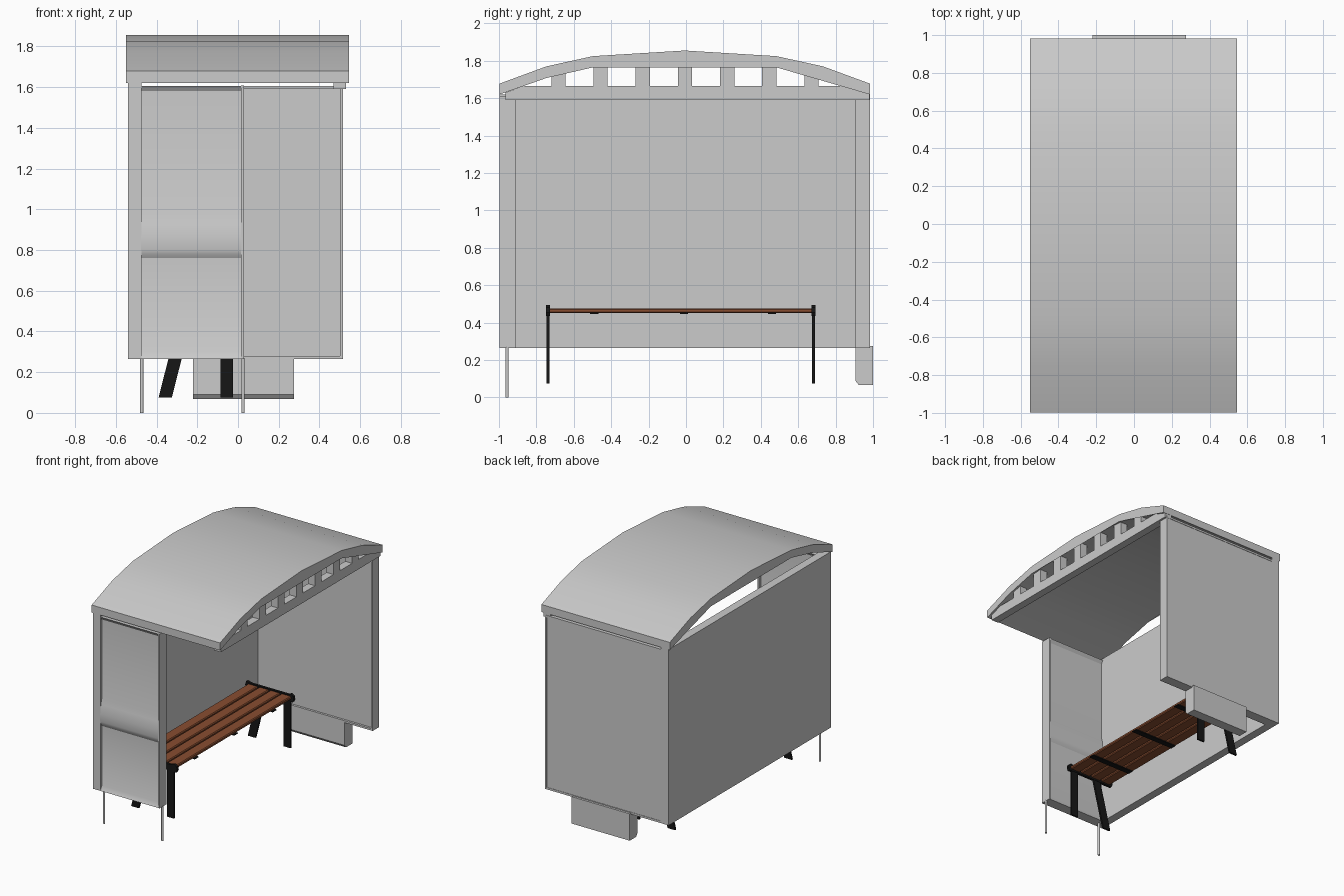
import bpy, bmesh
from mathutils import Vector

if "Cube" in bpy.data.objects:
    bpy.data.objects.remove(bpy.data.objects["Cube"])


def material(name, rgb):
    m = bpy.data.materials.new(name)
    m.diffuse_color = (*rgb, 1)
    m.use_nodes = True
    m.node_tree.nodes["Principled BSDF"].inputs["Base Color"].default_value = m.diffuse_color
    return m


WOOD = material("brown_wood", (0.25, 0.075, 0.03))
BLACK = material("black_metal", (0.008, 0.008, 0.008))


def prism(name, pts, a, b, axis="x", mat=None, smooth=False, bevel=0):
    """Extrude a 2D outline from a to b along x (outline y,z) or y (outline x,z)."""
    bm = bmesh.new()
    place = (lambda p, t: (t, p[0], p[1])) if axis == "x" else (lambda p, t: (p[0], t, p[1]))
    lo, hi = ([bm.verts.new(place(p, t)) for p in pts] for t in (a, b))
    n = len(pts)
    caps = [bm.faces.new(lo), bm.faces.new(hi)]
    for i in range(n):
        j = (i + 1) % n
        bm.faces.new((lo[i], lo[j], hi[j], hi[i]))
    if n > 4:
        bmesh.ops.triangulate(bm, faces=caps)
    bmesh.ops.recalc_face_normals(bm, faces=bm.faces)
    me = bpy.data.meshes.new(name)
    bm.to_mesh(me)
    bm.free()
    ob = bpy.data.objects.new(name, me)
    bpy.context.collection.objects.link(ob)
    if mat:
        me.materials.append(mat)
    if bevel:
        mod = ob.modifiers.new("bevel", "BEVEL")
        mod.width, mod.segments = bevel, 1
    if smooth:
        bpy.ops.object.select_all(action="DESELECT")
        ob.select_set(True)
        bpy.context.view_layer.objects.active = ob
        bpy.ops.object.shade_smooth_by_angle(angle=0.5)
    return ob


def box(name, x, y, z, mat=None, bevel=0):
    return prism(name, [(y[0], z[0]), (y[1], z[0]), (y[1], z[1]), (y[0], z[1])],
                 x[0], x[1], mat=mat, bevel=bevel)


# Arched roof shell
half = [(0.49, 1.825, 1.765), (0.74, 1.77, 1.708), (0.99, 1.678, 1.62)]
arch = [(-y, t, u) for y, t, u in reversed(half)] + [(0, 1.855, 1.795)] + half
arch = [(y - 0.007, t, u) for y, t, u in arch]
prism("roof", [(y, t) for y, t, u in arch] + [(y, u) for y, t, u in reversed(arch)],
      -0.55, 0.545, smooth=True)


def roof_under(y):
    for (y0, _, u0), (y1, _, u1) in zip(arch, arch[1:]):
        if y0 <= y <= y1:
            return u0 + (u1 - u0) * (y - y0) / (y1 - y0)


# Roof truss along the open side
prism("truss_chord", [(-0.965, 1.59), (0.98, 1.59), (0.98, 1.625), (0.86, 1.665),
                      (-0.87, 1.665), (-0.965, 1.63)], 0.47, 0.53)
for i in range(7):
    y = -0.682 + i * 0.2255
    prism("truss_post", [(y - 0.038, 1.66), (y + 0.038, 1.66),
                         (y + 0.038, roof_under(y + 0.038) + 0.01),
                         (y - 0.038, roof_under(y - 0.038) + 0.01)], 0.47, 0.53)

# Back wall
box("back_wall", (-0.54, -0.475), (-0.997, 0.983), (0.265, 1.62))

# Short front panel with a raised horizontal bulge
bulge = [(-0.997, 0.265), (-0.98, 0.30), (-0.98, 0.76), (-0.992, 0.78), (-0.998, 0.80),
         (-0.998, 0.86), (-0.992, 0.93), (-0.98, 0.97), (-0.98, 1.58), (-0.997, 1.605)]
inner = [(-1.912 - y, z) for y, z in reversed(bulge)]
prism("front_panel", bulge + inner, -0.476, 0.016, smooth=True)
box("front_panel_post", (0.015, 0.03), (-0.998, -0.912), (0.265, 1.608))

# Full-depth far wall with its frame
box("far_wall", (-0.48, 0.502), (0.922, 0.98), (0.27, 1.6))
box("far_wall_post", (0.50, 0.515), (0.905, 0.983), (0.265, 1.605))
for z in (0.265, 1.59):
    box("far_wall_rail", (-0.476, 0.502), (0.905, 0.983), (z, z + 0.015))

# Supports: thin posts in front, plinth at the far end
for x in (-0.472, 0.025):
    bpy.ops.mesh.primitive_cylinder_add(vertices=12, radius=0.008, depth=0.27,
                                        location=(x, -0.957, 0.135))
    bpy.context.object.name = "front_support_post"
prism("far_plinth", [(0.905, 0.275), (0.905, 0.09), (0.923, 0.068), (1.0, 0.068), (1.0, 0.275)],
      -0.22, 0.275)

# Bench slats and the cross straps below them
for i in range(4):
    x = -0.387 + i * 0.095
    box("bench_slat", (x, x + 0.083), (-0.735, 0.685), (0.452, 0.477), WOOD, bevel=0.006)
for y in (-0.49, -0.01, 0.46):
    box("bench_strap", (-0.38, -0.01), (y - 0.022, y + 0.022), (0.446, 0.453), BLACK)

# Bench end frames
for y in (-0.738, 0.682):
    prism("bench_end", [(-0.40, 0.44), (-0.41, 0.465), (-0.40, 0.495), (-0.36, 0.485),
                        (-0.05, 0.485), (-0.02, 0.495), (0.0, 0.48), (0.005, 0.455),
                        (-0.005, 0.435), (-0.06, 0.44)], y - 0.01, y + 0.01, "y", BLACK)
    prism("bench_front_leg", [(-0.085, 0.075), (-0.025, 0.075), (-0.025, 0.45), (-0.085, 0.45)],
          y - 0.007, y + 0.007, "y", BLACK)
    prism("bench_back_leg", [(-0.39, 0.075), (-0.325, 0.075), (-0.23, 0.45), (-0.295, 0.45)],
          y - 0.007, y + 0.007, "y", BLACK)
